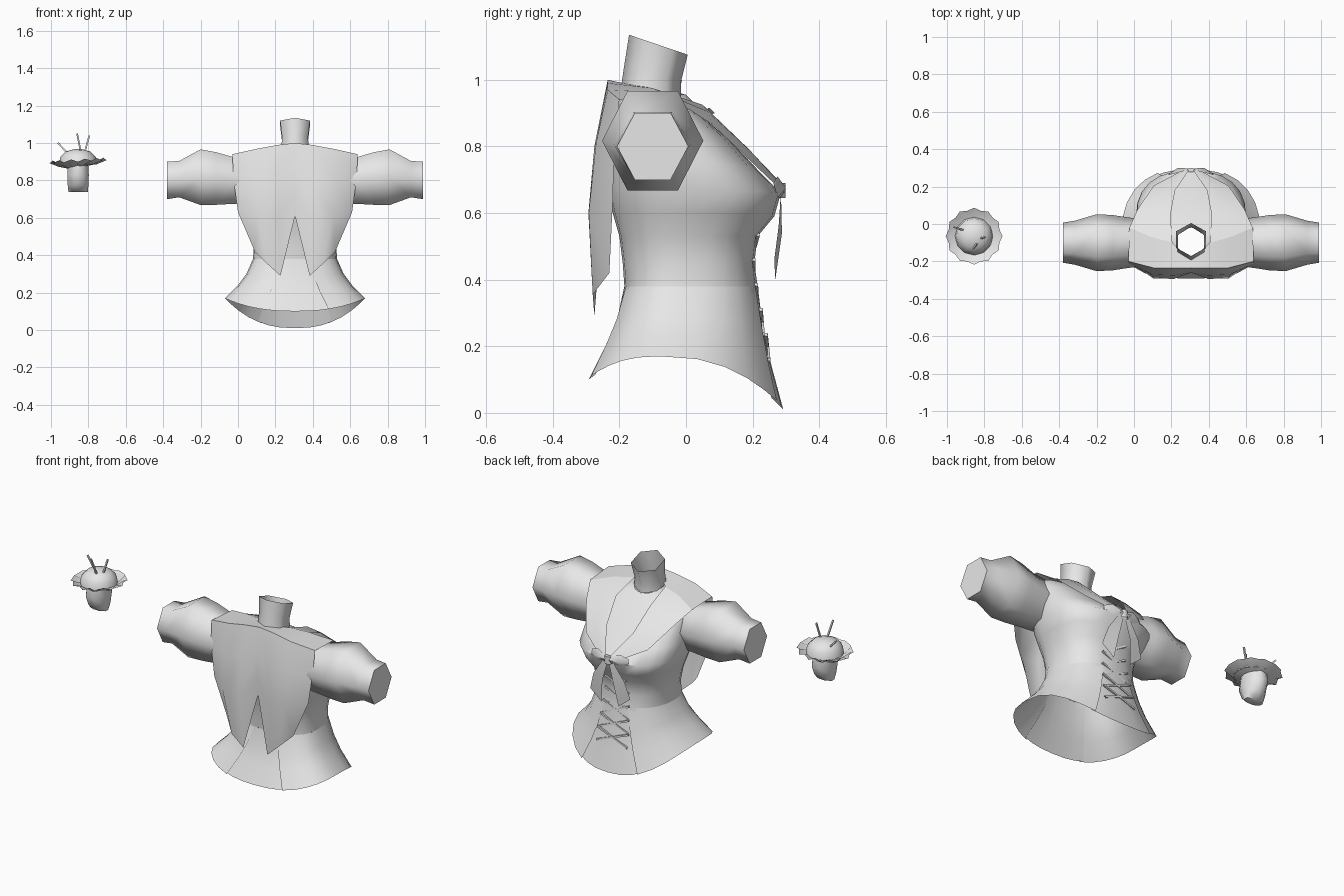
import bpy, math
from mathutils import Vector

if "Cube" in bpy.data.objects:
    bpy.data.objects.remove(bpy.data.objects["Cube"])

CX = 0.305  # centre line of the garment
grey = bpy.data.materials.new("light_grey")
grey.diffuse_color = (0.8, 0.8, 0.8, 1)
grey.use_nodes = True
grey.node_tree.nodes["Principled BSDF"].inputs["Base Color"].default_value = grey.diffuse_color


def add(name, verts, faces, loc=(CX, 0, 0), mirror=False, angle=60):
    me = bpy.data.meshes.new(name)
    me.from_pydata([tuple(v) for v in verts], [], faces)
    me.materials.append(grey)
    ob = bpy.data.objects.new(name, me)
    ob.location = loc
    bpy.context.collection.objects.link(ob)
    if mirror:
        m = ob.modifiers.new("mirror", 'MIRROR')
        m.merge_threshold = 0.002
    bpy.ops.object.select_all(action='DESELECT')
    ob.select_set(True)
    bpy.context.view_layer.objects.active = ob
    bpy.ops.object.shade_smooth_by_angle(angle=math.radians(angle))
    return ob


def loft(name, rows, closed=False, cap=False, **kw):
    """Skin a list of equally long point rows."""
    n = len(rows[0])
    faces = []
    for r in range(len(rows) - 1):
        for c in range(n if closed else n - 1):
            d = (c + 1) % n
            faces.append((r * n + c, r * n + d, (r + 1) * n + d, (r + 1) * n + c))
    if cap:
        faces.append(tuple(range((len(rows) - 1) * n, len(rows) * n)))
    return add(name, [p for r in rows for p in r], faces, **kw)


def ellipse(n, rx, ry, cx=0, cy=0, z=0, turn=0):
    return [(cx + rx * math.cos(turn + 2 * math.pi * i / n),
             cy + ry * math.sin(turn + 2 * math.pi * i / n), z) for i in range(n)]


def rod(name, a, b, r, **kw):
    a, b = Vector(a), Vector(b)
    d = (b - a).normalized()
    u = d.orthogonal().normalized()
    w = d.cross(u)
    ring = [u * r * math.cos(k * math.pi / 2) + w * r * math.sin(k * math.pi / 2) for k in range(4)]
    return loft(name, [[a + q for q in ring], [b + q for q in ring]], closed=True, cap=True, **kw)


# Bodice levels: z back, z side, z front, half width, y back, y side, y front
LEVELS = [
    (.10, .17, .01, .375, -.30, -.08, .30),
    (.20, .24, .14, .305, -.25, -.06, .265),
    (.28, .30, .25, .26, -.215, -.04, .24),
    (.38, .38, .38, .225, -.185, -.02, .215),
    (.45, .45, .45, .22, -.19, 0, .205),
    (.53, .53, .53, .235, -.20, 0, .215),
    (.60, .60, .59, .265, -.22, .02, .265),
    (.67, .67, .66, .295, -.235, .03, .285),
    (.75, .75, .73, .295, -.235, 0, .215),
    (.85, .85, .82, .29, -.23, -.05, .13),
    (.92, .92, .88, .28, -.215, -.09, .06),
    (.955, .95, .93, .17, -.20, -.10, .0),
    (.98, .96, .945, .075, -.185, -.10, -.02),
]


def body_point(level, t, inset=0.0):
    """t runs round the body from 0 at the back to pi at the front."""
    zb, zs, zf, w, yb, ys, yf = level
    s, c = math.sin(t), math.cos(t)
    x = math.copysign(abs(s) ** .82, s) * (w - inset)
    end, ze = (yb + inset, zb) if c > 0 else (yf - inset, zf)
    return (x, ys + (end - ys) * abs(c) ** .82, zs + (ze - zs) * c * c)


# Upper bodice, a closed tube from the waist to the neck
N = 24
loft("bodice", [[body_point(l, 2 * math.pi * i / N) for i in range(N)] for l in LEVELS[3:]], closed=True)

# Flared skirt sides with slits at the back and the front
rows = []
for k, l in enumerate(LEVELS[:4]):
    open_b, open_f = .42 - .05 * k, .42 - .05 * k
    rows.append([body_point(l, open_b + (math.pi - open_b - open_f) * i / 10) for i in range(11)])
loft("skirt_side", rows, mirror=True)

# Centre panels behind the slits
for name, mid in (("back_panel", 0), ("front_panel", math.pi)):
    loft(name, [[body_point(l, mid + .48 * (i / 3 - 1), .008 if k < 3 else 0) for i in range(7)]
                for k, l in enumerate(LEVELS[:4])])

# Neck, open six-sided tube with a slanted top
loft("neck", [
    [(x, y, .96 - .2 * (y + .1)) for x, y, z in ellipse(6, .085, .09, 0, -.105, 0, math.pi / 6)],
    [(x, y, 1.02 - .3 * (y + .1)) for x, y, z in ellipse(6, .08, .085, 0, -.1, 0, math.pi / 6)],
    [(x, y, 1.105 - .34 * (y + .083)) for x, y, z in ellipse(6, .092, .088, 0, -.083, 0, math.pi / 6)],
], closed=True, angle=75)

# Puffed six-sided sleeves: x, centre y, centre z, radius y, radius z
rows = []
for x, cy, cz, ry, rz in ((.22, -.10, .80, .12, .14), (.335, -.10, .80, .135, .145),
                          (.42, -.10, .81, .148, .162), (.505, -.10, .817, .152, .172),
                          (.62, -.10, .807, .118, .112), (.685, -.10, .80, .107, .116)):
    rows.append([(x, cy + a, cz + b) for a, b, _ in ellipse(6, ry, rz)])
loft("sleeve", rows, closed=True, cap=True, mirror=True, angle=65)

# Back cape of the wide collar, running from shoulder to split tips
cape = [
    [(0, -.19, .99), (.10, -.10, .975), (.21, -.07, .962), (.33, -.02, .93)],
    [(0, -.235, 1.0), (.09, -.235, .99), (.20, -.235, .97), (.335, -.20, .94)],
    [(0, -.26, .85), (.09, -.275, .80), (.21, -.27, .81), (.33, -.215, .81)],
    [(0, -.25, .72), (.09, -.293, .60), (.20, -.292, .60), (.305, -.22, .63)],
    [(0, -.25, .61), (.078, -.275, .29), (.15, -.28, .355), (.215, -.23, .42)],
]
loft("collar_cape", cape, mirror=True)

# Front lapels narrowing to the knot
loft("lapel", [
    cape[0][1:],
    [(.11, .05, .925), (.19, .065, .905), (.285, .08, .865)],
    [(.085, .18, .80), (.14, .195, .785), (.20, .205, .745)],
    [(.01, .29, .685), (.02, .295, .675), (.03, .295, .66)],
], mirror=True)

# Bow: loops, knot and hanging tails
loft("bow_loop", [[(.01, .29, .685), (.01, .297, .67), (.01, .29, .65)],
                  [(.07, .275, .71), (.07, .30, .675), (.07, .275, .645)],
                  [(.12, .262, .69), (.12, .268, .67), (.12, .262, .65)]], mirror=True)
loft("bow_knot", [ellipse(6, .022, .012, 0, .288, z) for z in (.645, .665, .69)], closed=True, cap=True)
loft("bow_tail", [[(.0, .285, .665), (.03, .287, .665)],
                  [(.035, .288, .54), (.10, .278, .56)],
                  [(.055, .268, .40), (.13, .265, .46)]], mirror=True)


# Crossed lacing down the front
def front_y(z):
    pts = [(l[2], l[6]) for l in LEVELS[:7]]
    for (z0, y0), (z1, y1) in zip(pts, pts[1:]):
        if z0 <= z <= z1:
            return y0 + (y1 - y0) * (z - z0) / (z1 - z0)
    return pts[-1][1]


for i in range(5):
    z0, z1 = .16 + .075 * i, .235 + .075 * i
    w = .10 - .008 * i
    rod("lace", (-w, front_y(z0) - .012, z0), (w, front_y(z1) - .003, z1), .007, mirror=True)

# Separate frilled hat
HAT = (-.855, -.065, 0)


def frill(r, z, wave_r, wave_z, n=24):
    return [((r + wave_r * (i % 2)) * math.cos(2 * math.pi * i / n),
             (r + wave_r * (i % 2)) * math.sin(2 * math.pi * i / n),
             z + wave_z * (1 - 2 * (i % 2)) + .008 * math.cos(2 * math.pi * i / n)) for i in range(n)]


loft("hat_brim", [frill(.06, .872, 0, 0), frill(.105, .885, .004, .004), frill(.152, .907, -.012, -.007)],
     closed=True, loc=HAT)
loft("hat_dome", [ellipse(12, r, r, z=z) for r, z in ((.102, .885), (.095, .925), (.065, .955), (.02, .967))],
     closed=True, cap=True, loc=HAT)
loft("hat_base", [ellipse(8, rx, ry, cy=cy, z=z, turn=math.pi / 8) for rx, ry, cy, z in
                  ((.058, .085, 0, .89), (.062, .095, 0, .83), (.06, .07, 0, .775), (.056, .03, 0, .737))],
     closed=True, cap=True, loc=HAT)
for a, b in (((-.05, .03, .94), (-.108, .048, 1.0)),
             ((.015, -.04, .95), (-.005, -.068, 1.05)),
             ((.035, -.012, .95), (.06, -.005, 1.04))):
    rod("hat_pin", a, b, .006, loc=HAT)
